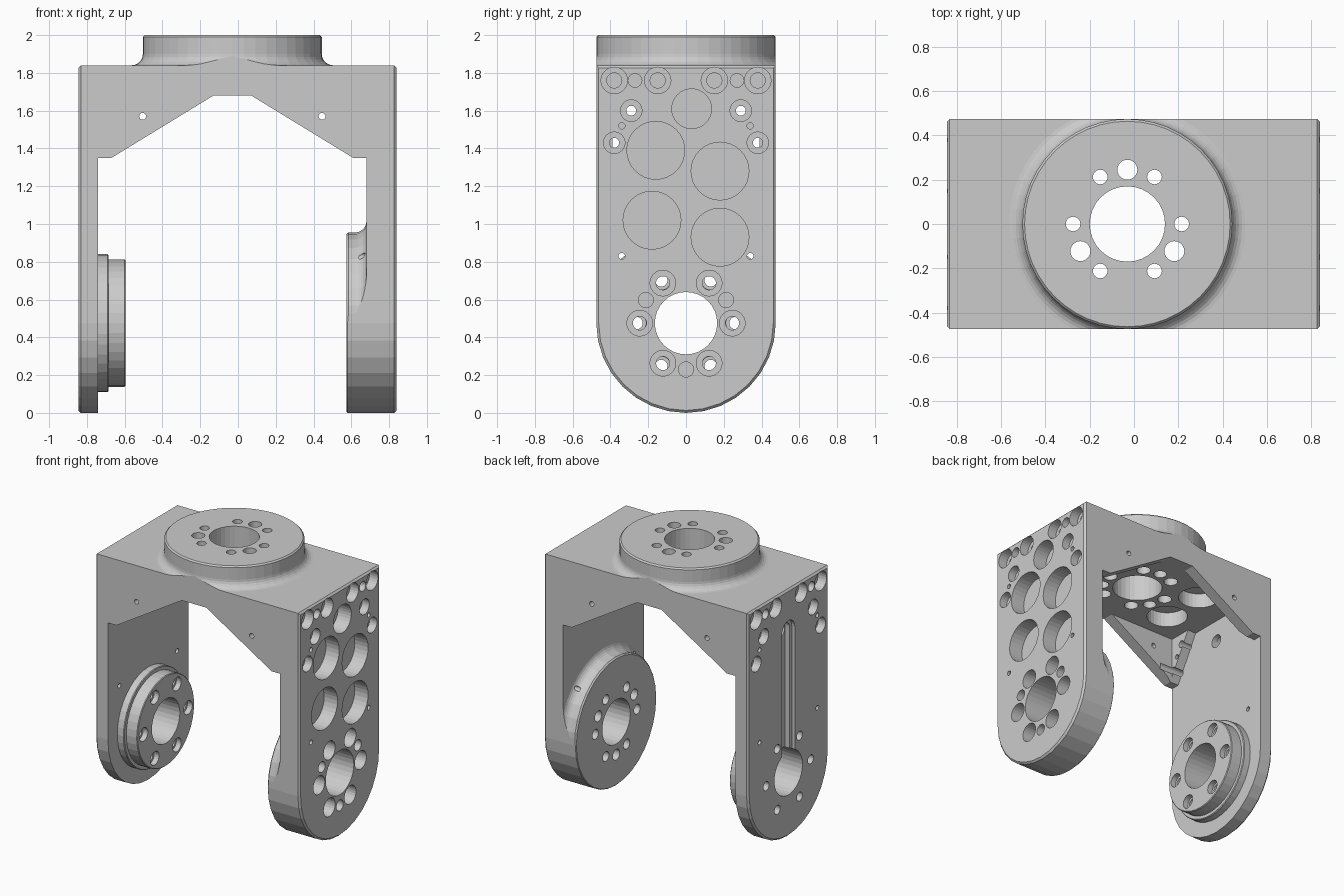
import bpy, bmesh
from math import sin, cos, pi, radians

if "Cube" in bpy.data.objects:
    bpy.data.objects.remove(bpy.data.objects["Cube"])

SEG = 32


def loft(bm, sections):
    """Closed solid through matching rings of 3D points."""
    rings = [[bm.verts.new(p) for p in s] for s in sections]
    n = len(rings[0])
    for a, b in zip(rings, rings[1:]):
        for i in range(n):
            j = (i + 1) % n
            bm.faces.new((a[i], a[j], b[j], b[i]))
    bm.faces.new(rings[0][::-1])
    bm.faces.new(rings[-1])


def place(axis, d, u, v):
    return {'x': (d, u, v), 'y': (u, d, v), 'z': (u, v, d)}[axis]


def prism(bm, axis, pts, a, b):
    loft(bm, [[place(axis, d, u, v) for u, v in pts] for d in (a, b)])


def lathe(bm, axis, c, profile, seg=SEG):
    """Solid of revolution: profile is (position along axis, radius)."""
    loft(bm, [[place(axis, d, c[0] + r * cos(2 * pi * i / seg), c[1] + r * sin(2 * pi * i / seg))
               for i in range(seg)] for d, r in profile])


def hole(bm, axis, c, a, b, r):
    lathe(bm, axis, c, [(a, r), (b, r)], 24)


def counterbore(bm, axis, c, a, mid, b, r1, r2):
    lathe(bm, axis, c, [(a, r1), (mid, r1), (mid, r2), (b, r2)], 24)


def make(name, bm):
    bmesh.ops.recalc_face_normals(bm, faces=bm.faces[:])
    me = bpy.data.meshes.new(name)
    bm.to_mesh(me)
    bm.free()
    ob = bpy.data.objects.new(name, me)
    bpy.context.collection.objects.link(ob)
    return ob


def boolean(target, tool, op):
    m = target.modifiers.new(op, 'BOOLEAN')
    m.operation, m.object, m.solver = op, tool, 'EXACT'
    bpy.context.view_layer.objects.active = target
    bpy.ops.object.modifier_apply(modifier=m.name)
    bpy.data.objects.remove(tool)


def polar(c, r, deg):
    return (c[0] + r * cos(radians(deg)), c[1] + r * sin(radians(deg)))


PIVOT = (0, 0.475)      # y, z of the arm pivot
TOP = (-0.03, 0)        # x, y of the top disc
HEX = range(0, 360, 60)

# Fork body: front outline with the arch
bm = bmesh.new()
prism(bm, 'y', [(-.845, -.1), (-.74, -.1), (-.74, 1.35), (-.67, 1.35), (-.13, 1.68), (.07, 1.68),
                (.61, 1.35), (.68, 1.35), (.68, -.1), (.84, -.1), (.84, 1.9), (-.845, 1.9)], -.6, .6)
body = make("fork_bracket", bm)

# Thick boss on the right arm, with a concave fillet
bm = bmesh.new()
fillet = [(.68 - .06 + .06 * sin(t), .54 - .06 * cos(t)) for t in [radians(a) for a in range(0, 91, 15)]]
lathe(bm, 'x', PIVOT, [(.575, .47), (.585, .48)] + fillet + [(.76, .54)])
boolean(body, make("right_boss", bm), 'UNION')


# Trim to the rounded side outline with chamfered outer edges
def side(x, inset):
    r = .475 - inset
    arc = [polar(PIVOT, r, 180 + 180 * i / 16) for i in range(17)]
    return [(x, y, z) for y, z in arc + [(r, 1.84 - inset), (-r, 1.84 - inset)]]


bm = bmesh.new()
loft(bm, [side(-.845, .013), side(-.832, 0), side(.827, 0), side(.84, .013)])
boolean(body, make("side_outline", bm), 'INTERSECT')

# Hollow between the front and back gussets, leaving tapered corner pads
for a, b, pts in ((-.67, .61, [(-.39, 1.3), (.39, 1.3), (.39, 1.68), (-.39, 1.68)]),
                  (-.74, .68, [(-.42, 1.33), (.42, 1.33), (.22, 1.68), (-.22, 1.68)])):
    bm = bmesh.new()
    prism(bm, 'x', pts, a, b)
    boolean(body, make("hollow", bm), 'DIFFERENCE')

# Top disc with flared foot, trimmed flush with the front and back
bm = bmesh.new()
flare = [(1.90 - .06 * sin(t), .534 - .06 * cos(t)) for t in [radians(a) for a in range(90, -1, -15)]]
lathe(bm, 'z', TOP, [(1.78, .534)] + flare + [(1.99, .474), (2.0, .464)], 48)
disc = make("top_disc", bm)
bm = bmesh.new()
prism(bm, 'z', [(-1, -.475), (1, -.475), (1, .475), (-1, .475)], 1.7, 2.1)
boolean(disc, make("disc_trim", bm), 'INTERSECT')
boolean(body, disc, 'UNION')

# Stepped collar on the left arm
bm = bmesh.new()
lathe(bm, 'x', PIVOT, [(-.80, .365), (-.69, .365), (-.685, .36), (-.685, .337), (-.60, .337), (-.595, .332)], 40)
boolean(body, make("left_collar", bm), 'UNION')

# Cable slot on the outside of the left arm: wide recess plus deeper channel
for w, depth, top in ((.075, .025, 1.61), (.05, .065, 1.585)):
    bm = bmesh.new()
    arc = [polar((0, top - w), w, 180 * i / 12) for i in range(13)]
    prism(bm, 'x', arc + [(-w, .5), (w, .5)], -.9, -.845 + depth)
    boolean(body, make("cable_slot", bm), 'DIFFERENCE')

# Central bores and cable outlet
bm = bmesh.new()
lathe(bm, 'z', TOP, [(1.5, .17), (2.1, .17)])
lathe(bm, 'x', PIVOT, [(-.9, .165), (-.5, .165)])
lathe(bm, 'x', PIVOT, [(.5, .165), (.9, .165)])
hole(bm, 'x', (0, 1.52), -.82, -.7, .048)
boolean(body, make("central_bores", bm), 'DIFFERENCE')

bm = bmesh.new()
# Top disc holes
for a in HEX:
    counterbore(bm, 'z', polar(TOP, .245, a), 1.6, 1.80, 2.1, .048, .033)
for a in (90, 210, 330):
    hole(bm, 'z', polar(TOP, .245, a), 1.6, 2.1, .045)
# Weight pockets in the underside of the crown
for x in (-.44, .38):
    for y in (-.17, .17):
        lathe(bm, 'z', (x, y), [(1.6, .14), (1.79, .14)])
# Pivot bolt holes in both arms
for a in HEX:
    counterbore(bm, 'x', polar(PIVOT, .245, a), .9, .70, .5, .068, .036)
    counterbore(bm, 'x', polar(PIVOT, .262, a), -.5, -.635, -.9, .05, .033)
for a in (30, 150, 270):
    hole(bm, 'x', polar(PIVOT, .245, a), .5, .9, .04)
# Weight pockets on the outside of the right arm
for y, z, r in ((-.16, 1.39, .153), (.18, 1.28, .153), (-.18, 1.02, .153), (.18, .93, .153), (.03, 1.61, .105)):
    lathe(bm, 'x', (y, z), [(.73, r), (.9, r)])
# Screw holes along the top and sides, the same on both arms
for out, face, s in ((.9, .84, -1), (-.9, -.845, 1)):
    for m in (-1, 1):
        for y in (.15, .38):
            counterbore(bm, 'x', (m * y, 1.76), out, face + s * .07, face + s * .16, .07, .04)
        hole(bm, 'x', (m * .27, 1.76), out, face + s * .12, .036)
        for y, z in ((.29, 1.6), (.38, 1.43)):
            counterbore(bm, 'x', (m * y, z), out, face + s * .06, face + s * .28, .057, .026)
        for z in (1.52, .83):
            hole(bm, 'x', (m * .34, z), out, face + s * .2, .017)
boolean(body, make("fastener_holes", bm), 'DIFFERENCE')

# Pin holes through both gussets
bm = bmesh.new()
for x in (-.505, .445):
    hole(bm, 'y', (x, 1.57), -.6, .6, .018)
boolean(body, make("pin_holes", bm), 'DIFFERENCE')
